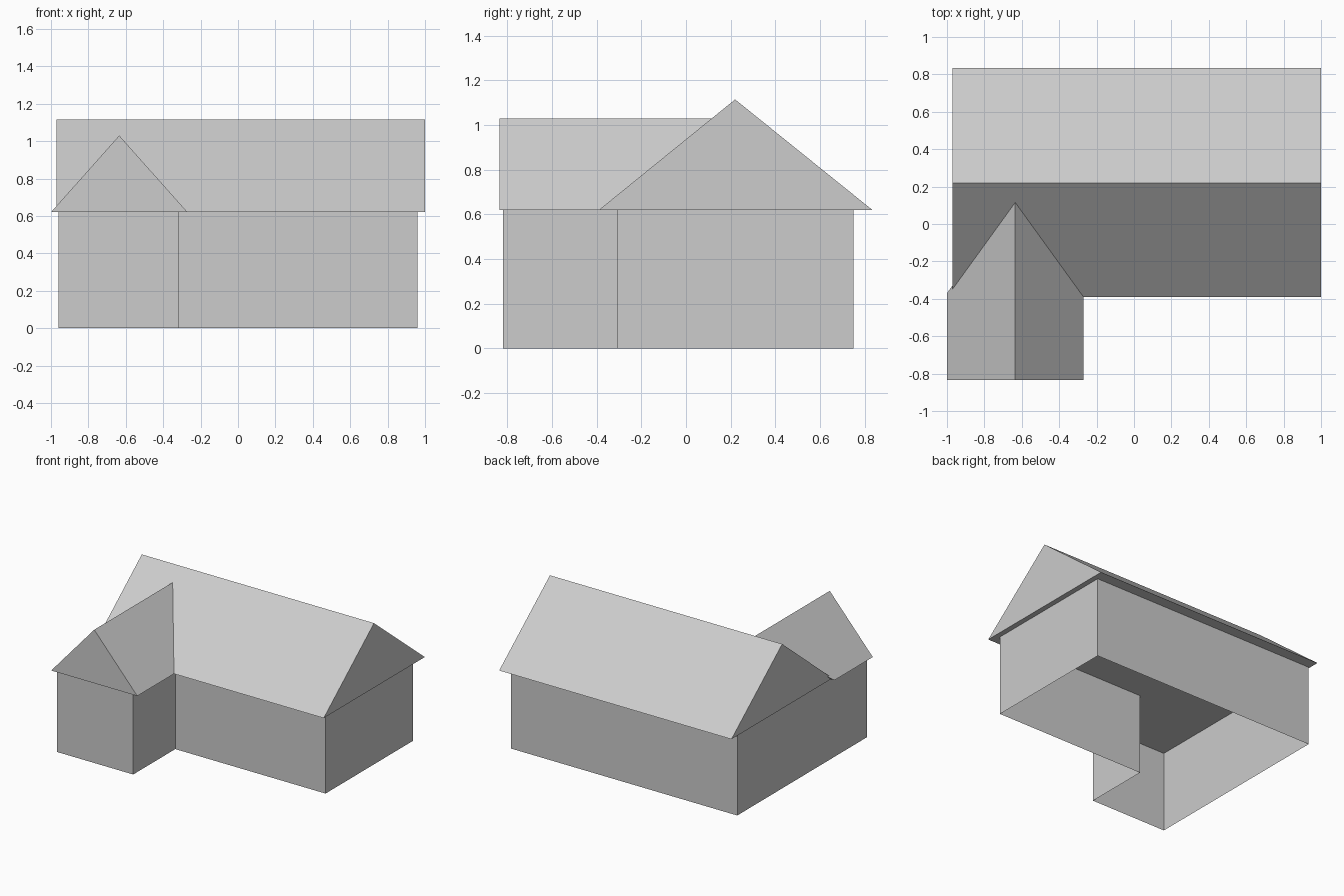
import bpy
import bmesh
from mathutils import Vector

cube = bpy.data.objects.get("Cube")
if cube:
    bpy.data.objects.remove(cube, do_unlink=True)

grey = bpy.data.materials.new("light grey")
grey.use_nodes = True
colour = (0.604, 0.604, 0.604, 1)
grey.diffuse_color = colour
grey.node_tree.nodes["Principled BSDF"].inputs["Base Color"].default_value = colour

EAVE = 0.62


def finish(name, bm):
    mesh = bpy.data.meshes.new(name)
    bm.to_mesh(mesh)
    bm.free()
    mesh.materials.append(grey)
    obj = bpy.data.objects.new(name, mesh)
    bpy.context.collection.objects.link(obj)
    return obj


def gable_roof(name, start, end):
    """Closed prism between two triangles of (eave, ridge, eave) points."""
    bm = bmesh.new()
    a = [bm.verts.new(p) for p in start]
    b = [bm.verts.new(p) for p in end]
    bm.faces.new(a)
    bm.faces.new(b)
    for i in range(3):
        j = (i + 1) % 3
        bm.faces.new((a[i], a[j], b[j], b[i]))
    bmesh.ops.recalc_face_normals(bm, faces=bm.faces)
    return finish(name, bm)


# L-shaped walls, open underneath
plan = [(-0.96, -0.82), (-0.315, -0.82), (-0.315, -0.31),
        (0.96, -0.31), (0.96, 0.75), (-0.96, 0.75)]
bm = bmesh.new()
low = [bm.verts.new((x, y, 0)) for x, y in plan]
high = [bm.verts.new(v.co + Vector((0, 0, EAVE))) for v in low]
for i in range(len(plan)):
    j = (i + 1) % len(plan)
    bm.faces.new((low[i], low[j], high[j], high[i]))
finish("walls", bm)

# Main roof, ridge along x
main_profile = [(-0.39, EAVE), (0.22, 1.115), (0.835, EAVE)]
gable_roof("main_roof",
           [(-0.97, y, z) for y, z in main_profile],
           [(1.0, y, z) for y, z in main_profile])

# Wing roof, ridge along y, with its back end sloped into the main roof
wing_profile = [(-1.0, EAVE), (-0.635, 1.03), (-0.27, EAVE)]
back_y = [-0.37, 0.135, -0.37]
gable_roof("wing_roof",
           [(x, -0.835, z) for x, z in wing_profile],
           [(x, y, z) for (x, z), y in zip(wing_profile, back_y)])
